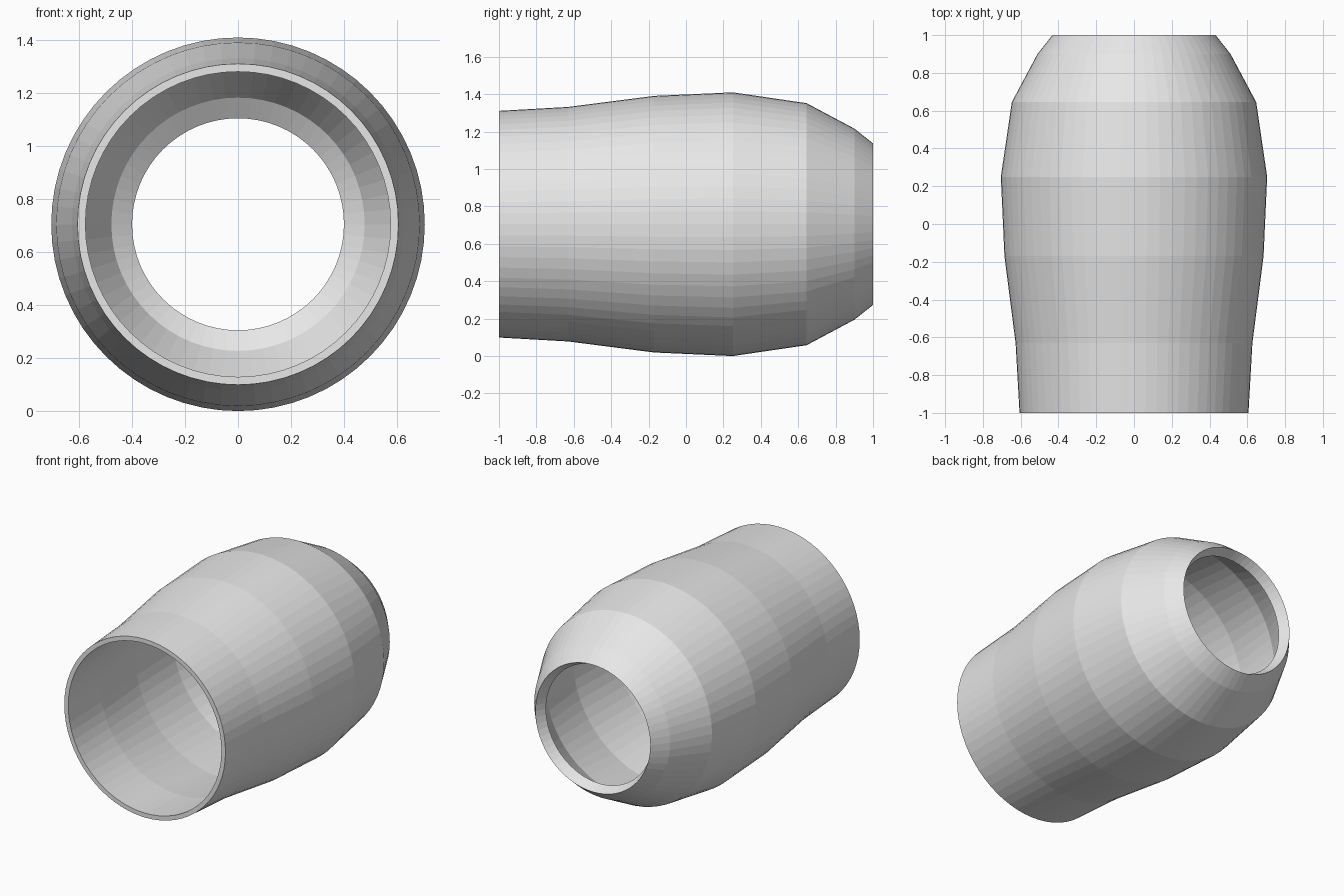
import bpy, bmesh, math

if "Cube" in bpy.data.objects:
    bpy.data.objects.remove(bpy.data.objects["Cube"])

SIDES = 64
CENTRE_Z = 0.705

# Closed wall section as (y, radius): outer skin front to back, inner skin back to front
OUTER = [(-1.0, 0.606), (-0.63, 0.627), (-0.17, 0.686), (0.25, 0.705),
         (0.645, 0.647), (0.90, 0.511), (1.0, 0.432)]
INNER = [(0.932, 0.40), (0.88, 0.478), (0.63, 0.615), (0.25, 0.673),
         (-0.168, 0.655), (-0.627, 0.596), (-1.0, 0.576)]


def lathe(name, section, material):
    """Spin a closed section around the y axis."""
    bm = bmesh.new()
    rings = []
    for y, r in section:
        rings.append([bm.verts.new((r * math.cos(a), y, CENTRE_Z + r * math.sin(a)))
                      for a in (2 * math.pi * i / SIDES for i in range(SIDES))])
    for k, ring in enumerate(rings):
        nxt = rings[(k + 1) % len(rings)]
        for i in range(SIDES):
            j = (i + 1) % SIDES
            bm.faces.new((ring[i], nxt[i], nxt[j], ring[j]))
    bmesh.ops.recalc_face_normals(bm, faces=bm.faces)
    mesh = bpy.data.meshes.new(name)
    bm.to_mesh(mesh)
    bm.free()
    mesh.materials.append(material)
    obj = bpy.data.objects.new(name, mesh)
    bpy.context.collection.objects.link(obj)
    return obj


# Single plain grey
grey = bpy.data.materials.new("light grey")
grey.diffuse_color = (0.8, 0.8, 0.8, 1)
grey.use_nodes = True
grey.node_tree.nodes["Principled BSDF"].inputs["Base Color"].default_value = grey.diffuse_color

# Hollow barrel-shaped sleeve, open at both ends
lathe("hollow_sleeve", OUTER + INNER, grey)
